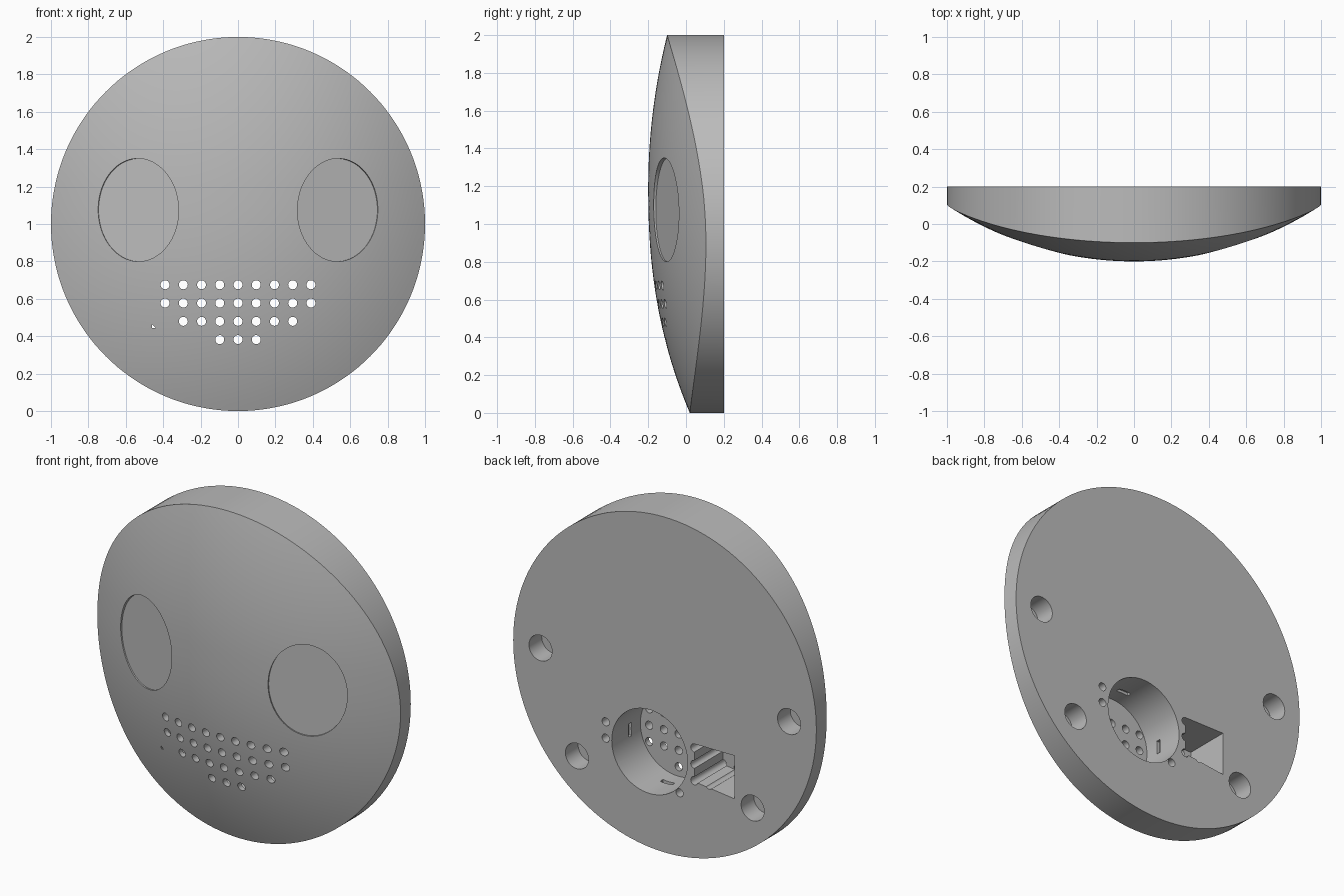
import bpy, bmesh, math
from mathutils import Matrix

if "Cube" in bpy.data.objects:
    bpy.data.objects.remove(bpy.data.objects["Cube"], do_unlink=True)

BACK = 0.2
FLOOR = -0.07
CAVITY_X, CAVITY_Z, CAVITY_R = 0.1, 0.575, 0.25

grey = bpy.data.materials.new("plain grey")
grey.use_nodes = True
grey.diffuse_color = (0.5, 0.5, 0.5, 1)
grey.node_tree.nodes["Principled BSDF"].inputs["Base Color"].default_value = (0.5, 0.5, 0.5, 1)


def make_object(name, bm):
    bmesh.ops.recalc_face_normals(bm, faces=bm.faces)
    mesh = bpy.data.meshes.new(name)
    bm.to_mesh(mesh)
    bm.free()
    mesh.materials.append(grey)
    obj = bpy.data.objects.new(name, mesh)
    bpy.context.collection.objects.link(obj)
    return obj


def dome_y(x, z):
    """Depth of the domed front, steeper towards the bottom."""
    rad = 1.817
    d = z - 1.195
    sag = 0.1 * (d / 0.805) ** 2 if d > 0 else 0.22 * (-d / 1.195) ** 2.3
    return -0.2 + rad - math.sqrt(rad * rad - x * x) + sag


def add_cylinder(bm, x, z, y, length, rx, rz, turn=0.0, segments=64):
    """Cylinder starting at y and running forward, optionally turned sideways."""
    m = (Matrix.Translation((x, y, z)) @ Matrix.Rotation(turn, 4, "Z")
         @ Matrix.Rotation(math.pi / 2, 4, "X")
         @ Matrix.Translation((0, 0, length / 2)) @ Matrix.Diagonal((rx, rz, length, 1)))
    bmesh.ops.create_cone(bm, cap_ends=True, segments=segments, radius1=1, radius2=1,
                          depth=1, matrix=m)


# Round face plate: domed front, straight rim, flat back
SEGS, RINGS = 144, 28
bm = bmesh.new()
centre = bm.verts.new((0, dome_y(0, 1), 1))
rings = []
for r in range(1, RINGS + 1):
    ring = []
    for s in range(SEGS):
        a = 2 * math.pi * s / SEGS
        x, z = r / RINGS * math.cos(a), 1 + r / RINGS * math.sin(a)
        ring.append(bm.verts.new((x, dome_y(x, z), z)))
    rings.append(ring)
rings.append([bm.verts.new((v.co.x, BACK, v.co.z)) for v in rings[-1]])
for s in range(SEGS):
    t = (s + 1) % SEGS
    bm.faces.new((centre, rings[0][s], rings[0][t]))
    for inner, outer in zip(rings, rings[1:]):
        bm.faces.new((inner[s], outer[s], outer[t], inner[t]))
bm.faces.new(rings[-1])
plate = make_object("face_plate", bm)

cutters = []

# Flat oval eye recesses
bm = bmesh.new()
for side in (-1, 1):
    add_cylinder(bm, side * 0.53, 1.075, -0.095, 0.3, 0.225, 0.275,
                 side * math.radians(16.8), 96)
cutters.append(make_object("eye_cutter", bm))

# Blind mounting holes in the back
bm = bmesh.new()
for deg in (0, 180, 225, 315):
    a = math.radians(deg)
    add_cylinder(bm, 0.82 * math.cos(a), 1 + 0.82 * math.sin(a), 0.3, 0.22, 0.076, 0.076)
cutters.append(make_object("mounting_hole_cutter", bm))

# Round cavity in the back
bm = bmesh.new()
add_cylinder(bm, CAVITY_X, CAVITY_Z, 0.3, 0.3 - FLOOR, CAVITY_R, CAVITY_R, 0, 96)
cutters.append(make_object("cavity_cutter", bm))

# Four small slots in the cavity wall
bm = bmesh.new()
for k in range(4):
    m = (Matrix.Translation((CAVITY_X, 0.03, CAVITY_Z)) @ Matrix.Rotation(k * math.pi / 2, 4, "Y")
         @ Matrix.Translation((CAVITY_R - 0.01, 0, 0)) @ Matrix.Diagonal((0.05, 0.027, 0.08, 1)))
    bmesh.ops.create_cube(bm, size=1, matrix=m)
cutters.append(make_object("slot_cutter", bm))

# Four-sided pocket beside the cavity
bm = bmesh.new()
outline = [(-0.195, 0.7), (-0.46, 0.7), (-0.46, 0.443), (-0.195, 0.475)]
face = bm.faces.new([bm.verts.new((x, FLOOR, z)) for x, z in outline])
moved = bmesh.ops.extrude_face_region(bm, geom=[face])["geom"]
bmesh.ops.translate(bm, vec=(0, 0.4, 0),
                    verts=[g for g in moved if isinstance(g, bmesh.types.BMVert)])
cutters.append(make_object("pocket_cutter", bm))

# Mouth grille: rows of holes right through the plate
bm = bmesh.new()
for row, half in enumerate((4, 4, 3, 1)):
    for k in range(-half, half + 1):
        add_cylinder(bm, k * 0.0975, 0.675 - row * 0.0977, 0.35, 0.8, 0.024, 0.024, 0, 24)
cutters.append(make_object("grille_cutter", bm))

# Cut everything out of the plate
bpy.ops.object.select_all(action="DESELECT")
plate.select_set(True)
bpy.context.view_layer.objects.active = plate
for cutter in cutters:
    mod = plate.modifiers.new(cutter.name, "BOOLEAN")
    mod.operation = "DIFFERENCE"
    mod.solver = "EXACT"
    mod.object = cutter
    bpy.ops.object.modifier_apply(modifier=mod.name)
for cutter in cutters:
    bpy.data.objects.remove(cutter, do_unlink=True)

bpy.ops.object.shade_smooth_by_angle(angle=math.radians(25))
